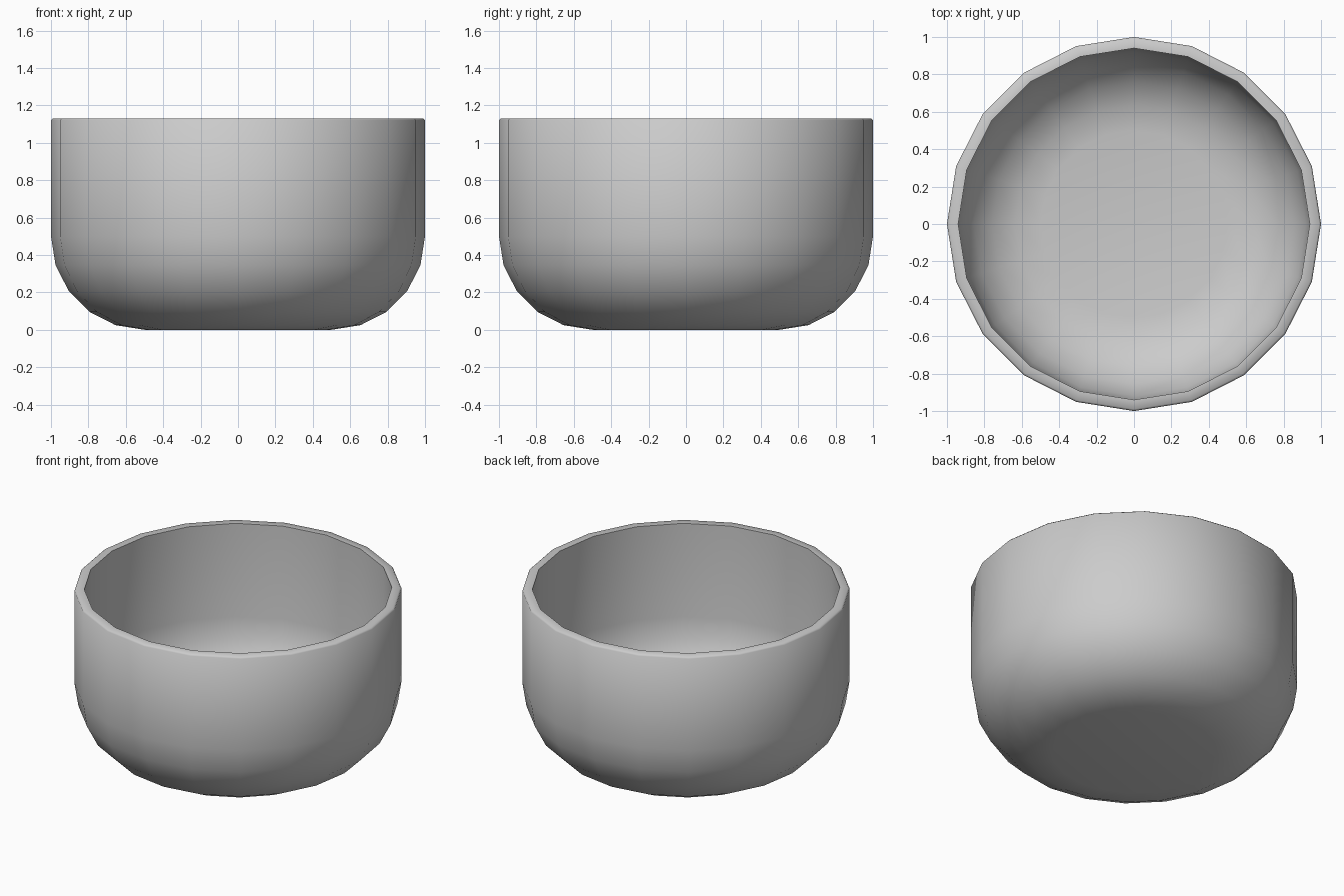
import bpy, bmesh
from math import sin, cos, pi, radians

if "Cube" in bpy.data.objects:
    bpy.data.objects.remove(bpy.data.objects["Cube"])

SIDES = 20
HEIGHT = 1.13
WALL = 0.06
CORNER = 0.5  # centre of the rounded lower corner


def arc(radius, steps=5):
    """Quarter-round from the floor up to the wall."""
    return [(CORNER + radius * sin(pi / 2 * i / steps),
             CORNER - radius * cos(pi / 2 * i / steps)) for i in range(steps + 1)]


# Outer shell, slightly chamfered rim, then inner shell back down to the floor
profile = arc(CORNER) + [(1, HEIGHT - 0.01), (0.99, HEIGHT), (1 - WALL, HEIGHT)]
profile += arc(CORNER - WALL)[::-1]

bm = bmesh.new()
rings = [[bm.verts.new((r * cos(2 * pi * k / SIDES), r * sin(2 * pi * k / SIDES), z))
          for k in range(SIDES)] for r, z in profile]
for a, b in zip(rings, rings[1:]):
    for k in range(SIDES):
        n = (k + 1) % SIDES
        bm.faces.new((a[k], a[n], b[n], b[k]))

# Underside and inner floor
bm.faces.new(rings[0][::-1])
bm.faces.new(rings[-1])
bmesh.ops.recalc_face_normals(bm, faces=bm.faces)

mesh = bpy.data.meshes.new("bowl")
bm.to_mesh(mesh)
bm.free()
bowl = bpy.data.objects.new("bowl", mesh)
bpy.context.collection.objects.link(bowl)

# Smooth walls, crisp rim
bpy.context.view_layer.objects.active = bowl
bowl.select_set(True)
bpy.ops.object.shade_smooth_by_angle(angle=radians(50))
